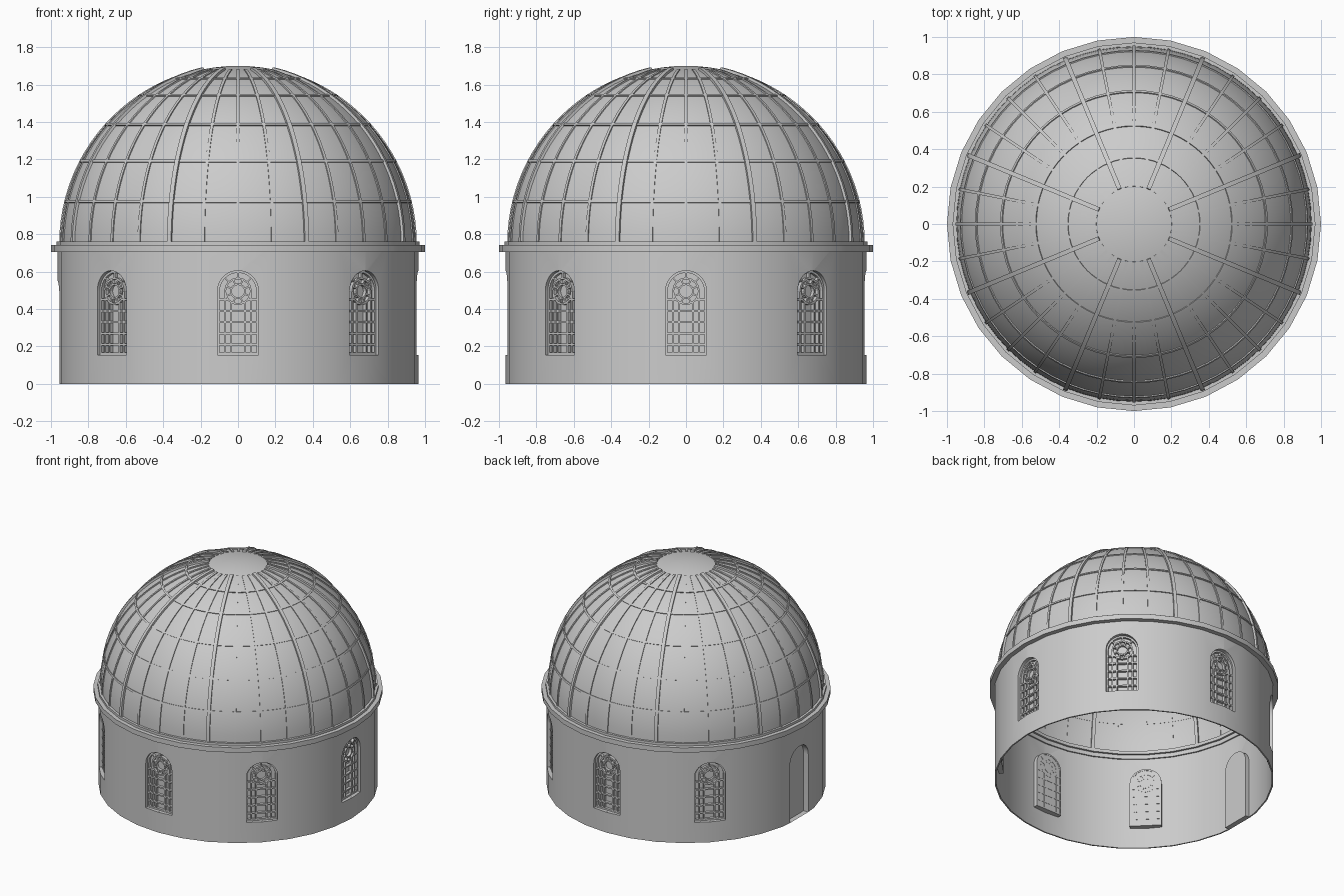
import bpy, bmesh
from math import sin, cos, pi, radians, sqrt
from mathutils import Matrix, Vector

if "Cube" in bpy.data.objects:
    bpy.data.objects.remove(bpy.data.objects["Cube"])

stone = bpy.data.materials.new("grey stone")
stone.use_nodes = True
grey = (0.6, 0.6, 0.6, 1)
stone.diffuse_color = grey
stone.node_tree.nodes["Principled BSDF"].inputs["Base Color"].default_value = grey

SEG = 32
WALL_R, DOME_R, SPRING = 0.965, 0.95, 0.75
BACK, FRONT = 0.915, 0.954      # recess planes, measured out from the axis


def finish(bm, name, smooth=True):
    bmesh.ops.recalc_face_normals(bm, faces=bm.faces)
    mesh = bpy.data.meshes.new(name)
    bm.to_mesh(mesh)
    bm.free()
    mesh.materials.append(stone)
    ob = bpy.data.objects.new(name, mesh)
    bpy.context.collection.objects.link(ob)
    if smooth:
        shade(ob)
    return ob


def shade(ob):
    bpy.ops.object.select_all(action="DESELECT")
    ob.select_set(True)
    bpy.context.view_layer.objects.active = ob
    bpy.ops.object.shade_smooth_by_angle(angle=radians(30))


def lathe(bm, profile, segments, closed=True):
    """Spin (radius, z) points about the axis."""
    verts = [bm.verts.new((r, 0, z)) for r, z in profile]
    edges = [bm.edges.new(p) for p in zip(verts, verts[1:])]
    if closed:
        edges.append(bm.edges.new((verts[-1], verts[0])))
    bmesh.ops.spin(bm, geom=verts + edges, cent=(0, 0, 0), axis=(0, 0, 1),
                   angle=2 * pi, steps=segments, use_merge=True)
    bmesh.ops.remove_doubles(bm, verts=bm.verts, dist=1e-5)


def arch(half, bottom, spring, steps=16):
    """Round-headed outline as (y, z) points."""
    head = [(half * cos(pi * i / steps), spring + half * sin(pi * i / steps))
            for i in range(steps + 1)]
    return [(half, bottom)] + head + [(-half, bottom)]


def prism(bm, outline, x0, x1, front_cap=True):
    """Extrude a (y, z) outline along x; the front may stay open."""
    back = [bm.verts.new((x0, y, z)) for y, z in outline]
    front = [bm.verts.new((x1, y, z)) for y, z in outline]
    n = len(back)
    for i in range(n):
        j = (i + 1) % n
        bm.faces.new((back[i], back[j], front[j], front[i]))
    bm.faces.new(back)
    if front_cap:
        bm.faces.new(front)


def bar(bm, a, b, width, x0=BACK - 0.002, x1=BACK + 0.02):
    """Straight glazing bar between two (y, z) points."""
    a, b = Vector(a), Vector(b)
    d = (b - a).normalized() * width / 2
    side = Vector((-d.y, d.x))
    prism(bm, [a + side, b + side, b - side, a - side], x0, x1)


def hoop(bm, outline_out, outline_in, closed=True):
    """Flat frame between two matching outlines."""
    n = len(outline_out)
    for i in range(n if closed else n - 1):
        j = (i + 1) % n
        prism(bm, [outline_out[i], outline_out[j], outline_in[j], outline_in[i]],
              BACK - 0.002, BACK + 0.02)


def circle(r, z, n=16):
    return [(r * cos(2 * pi * i / n), z + r * sin(2 * pi * i / n)) for i in range(n)]


window_shape = arch(0.11, 0.155, 0.495)
door_shape = arch(0.11, 0, 0.44)
door_cut = arch(0.11, -0.1, 0.44)

# Thin drum wall with arched openings cut through it
bm = bmesh.new()
lathe(bm, [(WALL_R, 0), (WALL_R, SPRING), (WALL_R - 0.01, SPRING), (WALL_R - 0.01, 0)], SEG)
wall = finish(bm, "drum_wall", smooth=False)

bm = bmesh.new()
for k in range(8):
    start = len(bm.verts)
    prism(bm, door_cut if k == 4 else window_shape, 0.85, 1.1)
    bm.verts.ensure_lookup_table()
    bmesh.ops.rotate(bm, verts=bm.verts[start:], matrix=Matrix.Rotation(k * pi / 4, 3, "Z"))
cutter = finish(bm, "opening_cutter", smooth=False)
cutter.hide_render = True
cut = wall.modifiers.new("openings", "BOOLEAN")
cut.operation, cut.solver, cut.object = "DIFFERENCE", "EXACT", cutter
bpy.ops.object.select_all(action="DESELECT")
wall.select_set(True)
bpy.context.view_layer.objects.active = wall
bpy.ops.object.modifier_apply(modifier=cut.name)
bpy.data.objects.remove(cutter)
shade(wall)

# Window: recessed box, frame, grid and rosette
bm = bmesh.new()
prism(bm, window_shape, BACK, FRONT, front_cap=False)
hoop(bm, window_shape, arch(0.098, 0.167, 0.495))
for z in (0.21, 0.27, 0.33, 0.39):
    bar(bm, (-0.105, z), (0.105, z), 0.01)
for y in (-0.037, 0.037):
    bar(bm, (y, 0.16), (y, 0.435), 0.01)
for s in (-1, 1):
    bar(bm, (s * 0.07, 0.16), (s * 0.07, 0.49), 0.01)
    bar(bm, (s * 0.105, 0.45), (s * 0.055, 0.45), 0.01)
hoop(bm, circle(0.074, 0.495), circle(0.064, 0.495))
hoop(bm, circle(0.042, 0.495), circle(0.033, 0.495))
for i in range(8):
    a = i * pi / 4 + pi / 8
    bar(bm, (0.038 * cos(a), 0.495 + 0.038 * sin(a)),
        (0.07 * cos(a), 0.495 + 0.07 * sin(a)), 0.009)
for a in (pi / 4, pi / 2, 3 * pi / 4):
    bar(bm, (0.07 * cos(a), 0.495 + 0.07 * sin(a)),
        (0.105 * cos(a), 0.495 + 0.105 * sin(a)), 0.009)
window = finish(bm, "window_0")
for k in (1, 2, 3, 5, 6, 7):
    copy = window.copy()
    copy.name = f"window_{k}"
    copy.rotation_euler.z = k * pi / 4
    bpy.context.collection.objects.link(copy)

# Door recess
bm = bmesh.new()
prism(bm, door_shape, BACK, FRONT, front_cap=False)
door = finish(bm, "door")
door.rotation_euler.z = pi

# Cornice with a small upper step
bm = bmesh.new()
lathe(bm, [(0.945, 0.705), (1, 0.705), (1, 0.742), (0.97, 0.742), (0.97, 0.76), (0.93, 0.76),
           (0.93, 0.735), (0.945, 0.735)], SEG)
finish(bm, "cornice")

# Dome shell
bm = bmesh.new()
steps = 24
lathe(bm, [(DOME_R * cos(pi / 2 * i / steps), SPRING + DOME_R * sin(pi / 2 * i / steps))
           for i in range(steps + 1)], 64, closed=False)
finish(bm, "dome")


# Meridian ribs, every fourth one heavier
def rib(bm, turn, width, inner, outer):
    top = math_top
    rings = []
    for i in range(21):
        a = top * i / 20
        ring = []
        for r, y in ((inner, -width), (outer, -width), (outer, width), (inner, width)):
            v = Vector((r * cos(a), y / 2, SPRING + r * sin(a)))
            ring.append(bm.verts.new(Matrix.Rotation(turn, 3, "Z") @ v))
        rings.append(ring)
    for p, q in zip(rings, rings[1:]):
        for i in range(4):
            j = (i + 1) % 4
            bm.faces.new((p[i], p[j], q[j], q[i]))
    bm.faces.new(rings[0])
    bm.faces.new(rings[-1])


math_top = radians(77.8)
bm = bmesh.new()
for k in range(SEG):
    heavy = k % 4 == 2
    rib(bm, 2 * pi * k / SEG, 0.024 if heavy else 0.016,
        DOME_R - (0.014 if heavy else 0.003), DOME_R + (0.014 if heavy else 0.006))
finish(bm, "dome_ribs")

# Horizontal hoops round the dome
bm = bmesh.new()
for z in (0.975, 1.19, 1.385, 1.54, 1.63):
    h = z - SPRING
    out = Vector((sqrt(DOME_R ** 2 - h ** 2), h)).normalized()
    along = Vector((-out.y, out.x)) * 0.007
    base = Vector((0, SPRING))
    lo, hi = base + out * (DOME_R - 0.003), base + out * (DOME_R + 0.006)
    lathe(bm, [lo - along, hi - along, hi + along, lo + along], 64)
finish(bm, "dome_hoops")
